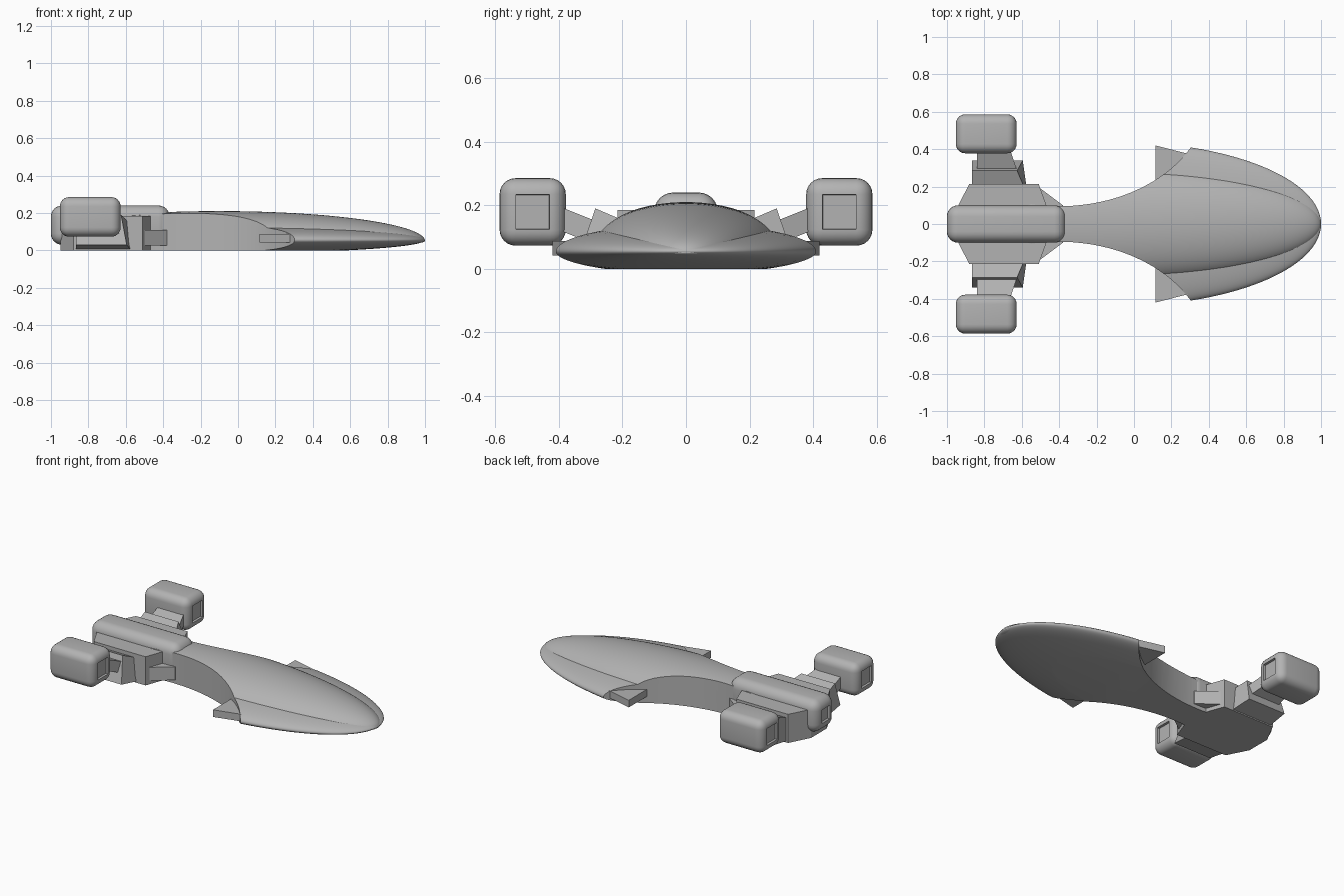
import bpy, bmesh, math
from mathutils import Matrix, Vector

cube = bpy.data.objects.get("Cube")
if cube:
    bpy.data.objects.remove(cube)

grey = bpy.data.materials.new("hull_grey")
grey.use_nodes = True
grey.diffuse_color = (0.45, 0.45, 0.45, 1)
grey.node_tree.nodes["Principled BSDF"].inputs["Base Color"].default_value = grey.diffuse_color


def finish(name, bm, smooth=False):
    bmesh.ops.recalc_face_normals(bm, faces=bm.faces)
    mesh = bpy.data.meshes.new(name)
    bm.to_mesh(mesh)
    bm.free()
    mesh.materials.append(grey)
    obj = bpy.data.objects.new(name, mesh)
    bpy.context.collection.objects.link(obj)
    if smooth:
        shade(obj)
    return obj


def shade(obj):
    bpy.ops.object.select_all(action="DESELECT")
    obj.select_set(True)
    bpy.context.view_layer.objects.active = obj
    bpy.ops.object.shade_smooth_by_angle(angle=math.radians(35))


def loft(name, first, second):
    """Solid between two matching rings of points."""
    bm = bmesh.new()
    a = [bm.verts.new(p) for p in first]
    b = [bm.verts.new(p) for p in second]
    bm.faces.new(a)
    bm.faces.new(b)
    for i in range(len(a)):
        j = (i + 1) % len(a)
        bm.faces.new((a[i], a[j], b[j], b[i]))
    return finish(name, bm)


def slab(name, outline, z0, z1):
    return loft(name, [(x, y, z0) for x, y in outline], [(x, y, z1) for x, y in outline])


def rounded_pod(name, centre, size, radius, panel):
    """Rounded box with a recessed square panel on both x ends."""
    bm = bmesh.new()
    bmesh.ops.create_cube(bm, size=1, matrix=Matrix.Diagonal((*size, 1)))
    bmesh.ops.bevel(bm, geom=bm.edges[:], offset=radius, segments=6, profile=0.5, affect="EDGES")
    bm.normal_update()
    ends = [f for f in bm.faces if abs(f.normal.x) > 0.99 and f.calc_area() > 0.002]
    for f in ends:
        side = math.copysign(1, f.normal.x)
        bmesh.ops.inset_region(bm, faces=[f], thickness=panel)
        bmesh.ops.inset_region(bm, faces=[f], thickness=0.001)
        for v in f.verts:
            v.co.x -= 0.015 * side
    bmesh.ops.translate(bm, verts=bm.verts, vec=centre)
    return finish(name, bm, True)


def cut_ellipsoid(name, centre, rx, ry, top, bottom):
    """Ellipsoid along x, trimmed flat below and open behind the neck."""
    bm = bmesh.new()
    bmesh.ops.create_uvsphere(bm, u_segments=80, v_segments=64, radius=1,
                              matrix=Matrix.Rotation(math.pi / 2, 4, "Y"))
    for v in bm.verts:
        v.co = Vector((v.co.x * rx, v.co.y * ry, v.co.z * (top if v.co.z > 0 else bottom))) + Vector(centre)
    for point, normal in (((0, 0, 0), (0, 0, -1)), ((-0.6, 0, 0), (-1, 0, 0))):
        bmesh.ops.bisect_plane(bm, geom=bm.verts[:] + bm.edges[:] + bm.faces[:],
                               plane_co=point, plane_no=normal, clear_outer=True)
        bmesh.ops.holes_fill(bm, edges=[e for e in bm.edges if e.is_boundary])
    obj = finish(name, bm)
    # scoop the flanks to leave the narrow neck
    for side in (1, -1):
        ring = [(-0.4 + 0.8 * math.cos(t), side * (0.695 + 0.6 * math.sin(t)))
                for t in (math.tau * i / 128 for i in range(128))]
        cutter = slab("flank_cutter", ring, -0.3, 0.5)
        cutter.hide_render = True
        mod = obj.modifiers.new("scoop", "BOOLEAN")
        mod.operation = "DIFFERENCE"
        mod.solver = "EXACT"
        mod.object = cutter
        bpy.ops.object.select_all(action="DESELECT")
        bpy.context.view_layer.objects.active = obj
        bpy.ops.object.modifier_apply(modifier=mod.name)
        bpy.data.objects.remove(cutter)
    shade(obj)


# main hull: wide saucer with a narrower dome
cut_ellipsoid("saucer_hull", (-0.1, 0, 0.055), 1.1, 0.44, 0.085, 0.07)
cut_ellipsoid("dome_hull", (-0.1, 0, 0.05), 1.1, 0.306, 0.16, 0.045)

# stern block and spine pod
half = [(-0.95, 0.08), (-0.88, 0.215), (-0.51, 0.215), (-0.465, 0.09)]
slab("stern_block", half + [(x, -y) for x, y in reversed(half)], 0, 0.185)
rounded_pod("spine_pod", (-0.683, 0, 0.135), (0.635, 0.2, 0.21), 0.06, 0.002)

for side, label in ((1, "left"), (-1, "right")):
    # swept fins on the saucer shoulders
    slab(label + "_fin", [(x, side * y) for x, y in
         ((0.115, 0.42), (0.29, 0.375), (0.2, 0.25), (0.115, 0.2))], 0.042, 0.088)
    # gusset between neck and stern
    slab(label + "_gusset", [(x, side * y) for x, y in
         ((-0.5, 0.19), (-0.38, 0.1), (-0.38, 0.06), (-0.5, 0.06))], 0.025, 0.11)
    # tilted sponson, its front face swept back outwards
    section = [(0.285, 0.19), (0.34, 0.03), (0.2, 0.005), (0.18, 0.145)]
    fronts = (-0.625, -0.595, -0.575, -0.58)
    loft(label + "_sponson", [(-0.865, side * y, z) for y, z in section],
         [(x, side * y, z) for x, (y, z) in zip(fronts, section)])
    # raised arm carrying the nacelle
    arm = [(0.27, 0.07), (0.42, 0.13), (0.42, 0.205), (0.27, 0.145)]
    loft(label + "_arm", [(-0.84, side * y, z) for y, z in arm],
         [(x, side * y, z) for x, (y, z) in zip((-0.62, -0.67, -0.67, -0.62), arm)])
    rounded_pod(label + "_nacelle", (-0.79, side * 0.482, 0.179), (0.325, 0.208, 0.212), 0.05, 0.002)
